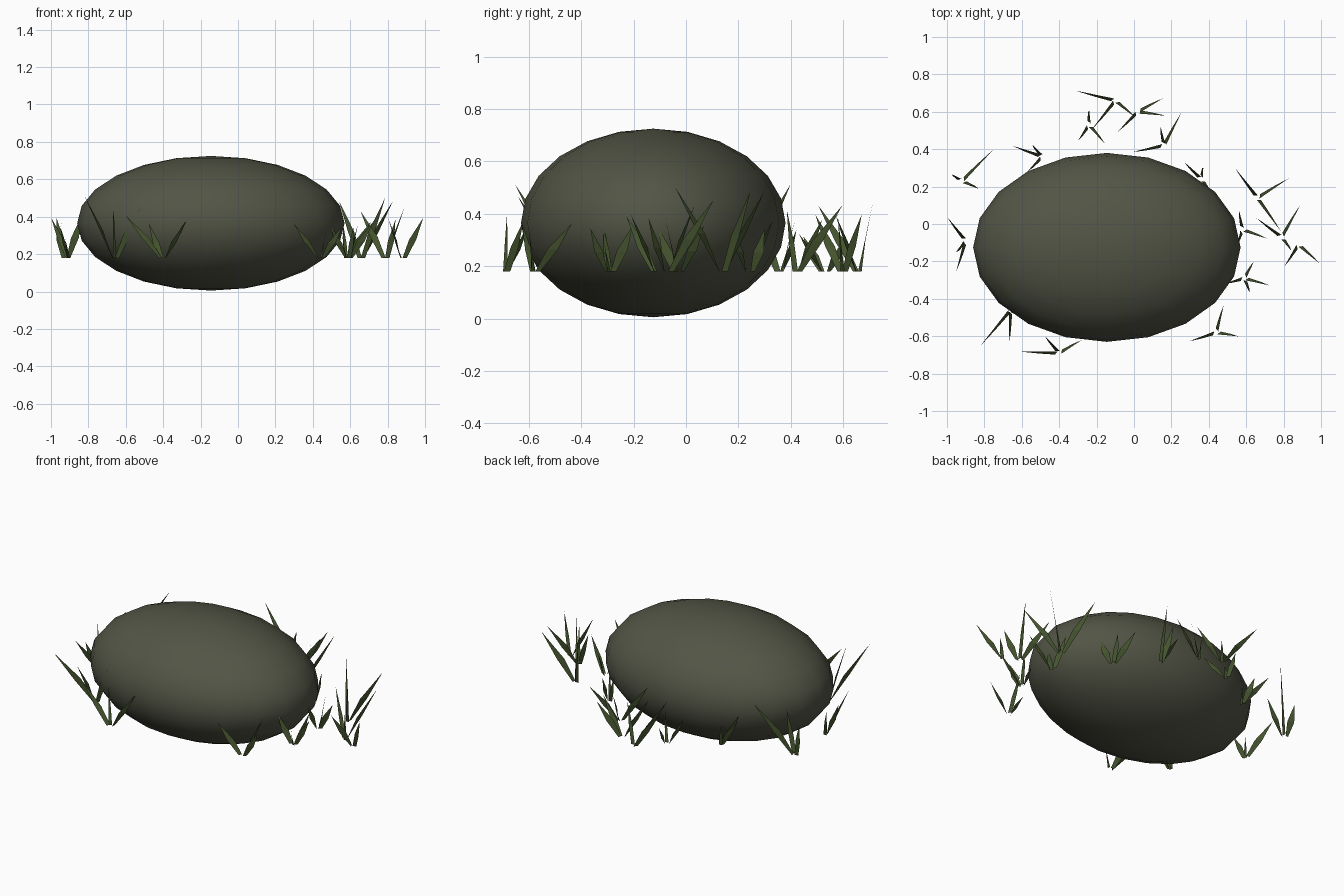
import bpy
import bmesh
from math import radians
from mathutils import Matrix, Vector

default_cube = bpy.data.objects.get("Cube")
if default_cube:
    bpy.data.objects.remove(default_cube, do_unlink=True)


def make_material(name, colour):
    material = bpy.data.materials.new(name)
    material.use_nodes = True
    rgba = (*colour, 1)
    material.diffuse_color = rgba
    shader = material.node_tree.nodes["Principled BSDF"]
    shader.inputs["Base Color"].default_value = rgba
    shader.inputs["Roughness"].default_value = 0.9
    return material


def make_object(name, mesh_builder, material):
    mesh = bpy.data.meshes.new(name)
    mesh_builder.to_mesh(mesh)
    mesh_builder.free()
    mesh.materials.append(material)
    part = bpy.data.objects.new(name, mesh)
    bpy.context.collection.objects.link(part)
    return part


stone_grey = make_material("mossy_stone_grey", (0.085, 0.09, 0.06))
grass_green = make_material("dark_grass_green", (0.06, 0.09, 0.028))

# Boulder: one smooth squashed sphere
builder = bmesh.new()
placement = Matrix.Translation((-0.145, -0.125, 0.365)) @ Matrix.Diagonal((0.715, 0.505, 0.36, 1))
bmesh.ops.create_uvsphere(builder, u_segments=20, v_segments=12, radius=1, matrix=placement)
for face in builder.faces:
    face.smooth = True
make_object("boulder", builder, stone_grey)

GROUND = 0.18


def add_blade(builder, centre, heading, lean, height):
    """Add a leaning, twisted leaf: narrow foot, wide middle, sharp tip."""
    along = Vector((1, 0, 0))
    along.rotate(Matrix.Rotation(radians(heading), 3, "Z"))
    across = Vector((-along.y, along.x, 0))
    up = Vector((0, 0, height))
    foot = centre + along * 0.015
    middle = foot + along * lean * 0.38 + up * 0.45
    tip = centre + along * lean + up
    foot_half = across * 0.009 + along * 0.007
    middle_half = along * 0.02 + across * 0.006
    corners = (foot - foot_half, foot + foot_half,
               middle + middle_half, tip, middle - middle_half)
    a, b, c, d, e = [builder.verts.new(corner) for corner in corners]
    builder.faces.new((a, b, c, e))
    builder.faces.new((e, c, d))


# Grass clumps: place, height, then heading in degrees and lean in hundredths
clumps = {
    "back": (-.1, .66, .28, (166, 22), (231, 20), (-40, 14)),
    "back_inner": (.02, .6, .27, (28, 15), (225, 15), (-8, 15)),
    "back_small": (-.24, .53, .19, (90, 8), (-50, 13), (235, 10)),
    "back_left": (.16, .42, .28, (62, 20), (192, 17), (100, 10)),
    "back_right": (-.49, .36, .24, (160, 17), (130, 8), (225, 11)),
    "right_rear": (-.92, .23, .34, (45, 24), (145, 6), (-25, 10)),
    "right": (-.9, -.09, .26, (128, 16), (253, 17), (230, 8)),
    "front_right": (-.66, -.46, .33, (230, 25), (-92, 18), (-30, 16)),
    "front": (-.4, -.69, .25, (178, 20), (130, 12), (30, 14)),
    "front_left": (.44, -.58, .23, (75, 15), (-10, 12), (198, 15)),
    "left_near": (.59, -.29, .25, (-16, 14), (60, 10), (195, 10), (-70, 8)),
    "left": (.58, -.03, .25, (-20, 14), (100, 10), (250, 8)),
    "left_far": (.79, -.07, .3, (60, 20), (143, 17), (-55, 9)),
    "left_outer": (.88, -.11, .27, (-42, 15), (237, 14)),
    "left_rear": (.66, .14, .34, (32, 20), (127, 20), (-55, 22)),
    "rear_edge": (.36, .24, .26, (135, 13), (-55, 7), (80, 6)),
}
for place, (x, y, height, *blades) in clumps.items():
    builder = bmesh.new()
    for heading, percent in blades:
        lean = percent / 100
        add_blade(builder, Vector((x, y, GROUND)), heading, lean, height * (0.5 + 2 * lean))
    make_object("grass_" + place, builder, grass_green)
